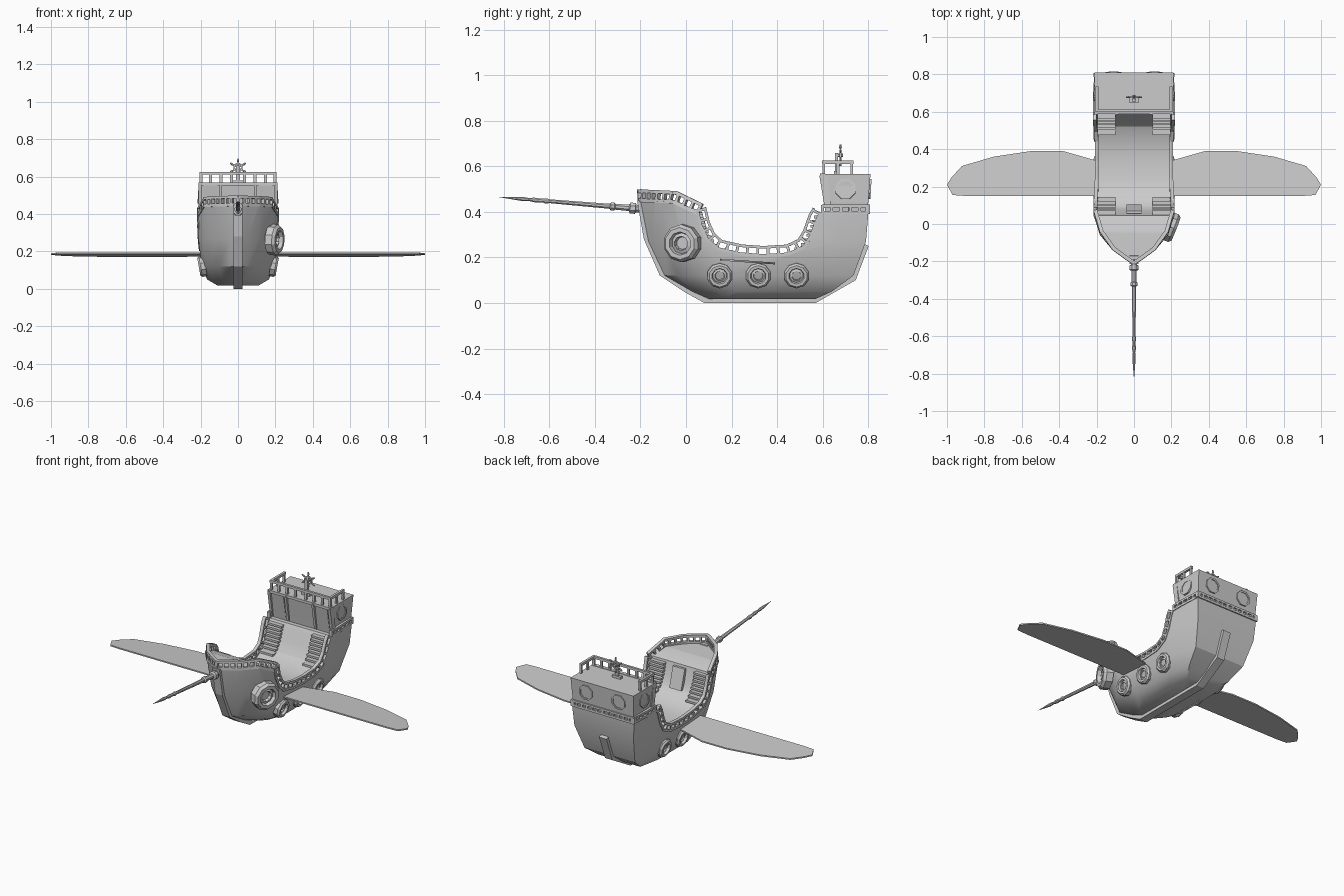
import bpy, bmesh, math
from mathutils import Vector, Matrix

if "Cube" in bpy.data.objects:
    bpy.data.objects.remove(bpy.data.objects["Cube"])


def finish(name, bm, mirror=False, smooth=None):
    bmesh.ops.recalc_face_normals(bm, faces=bm.faces[:])
    me = bpy.data.meshes.new(name)
    bm.to_mesh(me)
    bm.free()
    ob = bpy.data.objects.new(name, me)
    bpy.context.collection.objects.link(ob)
    if mirror:
        ob.modifiers.new("mirror", 'MIRROR')
    if smooth:
        smooth_object(ob, smooth)
    return ob


def smooth_object(ob, angle):
    bpy.ops.object.select_all(action='DESELECT')
    ob.select_set(True)
    bpy.context.view_layer.objects.active = ob
    bpy.ops.object.shade_smooth_by_angle(angle=math.radians(angle))


def loft(bm, rings, cap=True, close=False):
    vs = [[bm.verts.new(p) for p in r] for r in rings]
    n = len(vs[0])
    pairs = list(zip(vs, vs[1:])) + ([(vs[-1], vs[0])] if close else [])
    for a, b in pairs:
        for i in range(n):
            j = (i + 1) % n
            bm.faces.new((a[i], a[j], b[j], b[i]))
    if cap and not close:
        bm.faces.new(vs[0])
        bm.faces.new(vs[-1])


def box(bm, x0, x1, y0, y1, z0, z1):
    loft(bm, [[(x0, y0, z), (x1, y0, z), (x1, y1, z), (x0, y1, z)] for z in (z0, z1)])


def slab(bm, outline, x0, x1):
    # side (y, z) outline extruded across x
    loft(bm, [[(x, y, z) for y, z in outline] for x in (x0, x1)])


def lathe(bm, profile, n, loc, direction, cap=True, close=False, turn=0.5):
    m = Matrix.Translation(loc) @ Vector(direction).to_track_quat('Z', 'Y').to_matrix().to_4x4()
    ang = [2 * math.pi * (i + turn) / n for i in range(n)]
    loft(bm, [[m @ Vector((r * math.cos(a), r * math.sin(a), h)) for a in ang]
              for r, h in profile], cap, close)


def interp(table, t):
    # rows keyed by their first value
    t = min(max(t, table[0][0]), table[-1][0])
    for a, b in zip(table, table[1:]):
        if t <= b[0]:
            k = (t - a[0]) / (b[0] - a[0])
            return [p + (q - p) * k for p, q in zip(a, b)]


# Hull waterlines: z, bow y, bow length, half width, stern y, transom half width
LEVELS = [(.018, .09, .12, .11, .57, .09), (.05, .02, .20, .165, .64, .14),
          (.12, -.10, .25, .195, .735, .17), (.27, -.17, .26, .212, .79, .20),
          (.45, -.205, .25, .218, .805, .212)]
BOW = [(0, .08), (.08, .22), (.27, .52), (.6, .83), (1, 1)]
SHEER = [(-.3, .45), (-.04, .44), (.045, .41), (.062, .34), (.09, .28), (.14, .235),
         (.24, .212), (.34, .205), (.45, .212), (.52, .245), (.555, .30),
         (.58, .37), (.595, .395), (.9, .395)]


def half_ring(z):
    _, bow, length, hw, stern, tr = interp(LEVELS, z)
    pts = [(bow + length * u, hw * f) for u, f in BOW]
    return pts + [(stern - .13, hw), (stern, tr)]


def on_hull(y, z=None):
    z = interp(SHEER, y)[1] if z is None else z
    return Vector((interp(half_ring(z), y)[1], y, z))


# Hull body, cut along the sheer so the cut face is the deck
bm = bmesh.new()
rings = []
for lv in LEVELS:
    h = half_ring(lv[0])
    rings.append([(x, y, lv[0]) for y, x in h] + [(-x, y, lv[0]) for y, x in reversed(h)])
loft(bm, rings)
hull = finish("hull", bm)
bm = bmesh.new()
slab(bm, SHEER + [(.9, 1), (-.3, 1)], -.5, .5)
cutter = finish("deck_cutter", bm)
cutter.hide_render = True
mod = hull.modifiers.new("cut", 'BOOLEAN')
mod.object, mod.operation, mod.solver = cutter, 'DIFFERENCE', 'EXACT'
bpy.context.view_layer.objects.active = hull
bpy.ops.object.modifier_apply(modifier="cut")
bpy.data.objects.remove(cutter)
smooth_object(hull, 32)

# Keel and stem
bm = bmesh.new()
slab(bm, [(-.215, .45), (-.185, .28), (-.115, .12), (-.01, .05), (.08, 0), (.57, 0), (.745, .1),
          (.802, .25), (.76, .27), (.6, .06), (.12, .04), (.02, .12), (-.12, .28), (-.17, .45)],
     -.025, .025)
finish("keel", bm)


# Railings: two swept strips joined by posts
def railing(bm, pts, height, posts, strip=.012, thick=.016):
    frames = []
    for i, p in enumerate(pts):
        t = (pts[min(i + 1, len(pts) - 1)] - pts[max(i - 1, 0)]).normalized()
        u = Vector((0, -t.z, t.y))
        u = u.normalized() if u.length > 1e-4 else Vector((0, 0, 1))
        frames.append((p, u, t.cross(u).normalized()))

    def section(f, d0, d1):
        p, u, b = f
        return [p + u * d0 + b * .004, p + u * d1 + b * .004,
                p + u * d1 - b * thick, p + u * d0 - b * thick]
    for d0, d1 in ((-.004, strip * .8), (height - strip, height)):
        loft(bm, [section(f, d0, d1) for f in frames])
    dist = [0]
    for a, b in zip(pts, pts[1:]):
        dist.append(dist[-1] + (b - a).length)
    for k in range(posts):
        s = dist[-1] * (.01 + .98 * k / (posts - 1))
        i = next(i for i in range(len(pts) - 1) if s <= dist[i + 1] + 1e-6)
        f = (s - dist[i]) / (dist[i + 1] - dist[i])
        p, u, b = (a.lerp(c, f) for a, c in zip(frames[i], frames[i + 1]))
        t = (pts[i + 1] - pts[i]).normalized() * .006
        loft(bm, [section((p + q, u, b), 0, height - .002) for q in (-t, t)])


bm = bmesh.new()
railing(bm, [Vector((0, -.207, .446))] + [on_hull(y) for y in (-.204, -.185, -.137, -.055, .05)],
        .052, 11, .015)
railing(bm, [on_hull(y, z) for y, z in SHEER[2:-1]], .045, 17)
railing(bm, [on_hull(y) for y in (.597, .675, .804)], .036, 6)
railing(bm, [Vector((x, .803, .395)) for x in (.212, .1, 0)], .036, 7)
finish("hull_railing", bm, True)

# Stairs down from the bow and up to the stern
ZY_FRONT = [(z, y) for y, z in reversed(SHEER[2:7])]
ZY_REAR = [(z, y) for y, z in SHEER[8:13]]
bm = bmesh.new()
for k in range(8):
    z = .25 + .02 * k
    y = interp(ZY_FRONT, z)[1]
    box(bm, .1, .195, y - .02, y + .022, z - .004, z + .008)
    y = interp(ZY_REAR, z - .015)[1]
    box(bm, .1, .195, y - .022, y + .02, z - .019, z - .007)
finish("stairs", bm, True)
bm = bmesh.new()
slab(bm, [(.055, .40), (.07, .40), (.105, .28), (.08, .28)], -.04, .04)
finish("bow_door", bm)

# Stern cabin
bm = bmesh.new()
loft(bm, [[(-x, y0, z), (x, y0, z), (x, y1, z), (-x, y1, z)]
          for x, y0, y1, z in ((.2, .622, .795, .385), (.205, .615, .80, .44), (.212, .598, .81, .565))])
finish("cabin", bm)
bm = bmesh.new()
for x0, x1, d in ((.195, .212, .014), (.085, .1, .014), (.11, .185, .006)):
    slab(bm, [(.626 - d, .40), (.599 - d, .56), (.62, .56), (.64, .40)], x0, x1)
box(bm, 0, .212, .588, .61, .552, .568)
finish("cabin_front_trim", bm, True)
RIM = [(.047, -.01), (.047, .006), (.036, .006), (.036, .002)]
bm = bmesh.new()
lathe(bm, RIM, 8, (.208, .70, .50), (1, 0, .06))
lathe(bm, RIM, 8, (.11, .806, .50), (0, 1, -.06))
finish("cabin_windows", bm, True)

# Roof railing around the front of the cabin roof
bm = bmesh.new()
box(bm, 0, .205, .598, .612, .61, .625)
box(bm, .191, .205, .598, .735, .61, .625)
for x in (.028, .084, .14, .191):
    box(bm, x, x + .014, .599, .611, .56, .612)
for y in (.66, .721):
    box(bm, .192, .204, y, y + .013, .56, .612)
finish("roof_railing", bm, True)

# Steering wheel on its stand
bm = bmesh.new()
C = Vector((0, .678, .648))
ring = [(.026, -.004), (.026, .004), (.018, .004), (.018, -.004)]
lathe(bm, ring, 12, C, (0, 1, 0), close=True)
lathe(bm, [(.009, -.012), (.009, .02)], 8, C, (0, -1, 0))
for k in range(6):
    a = math.pi * (k / 3 + 1 / 6)
    lathe(bm, [(.003, 0), (.003, .028), (.006, .034), (.004, .048)], 6, C,
          (math.cos(a), 0, math.sin(a)))
finish("steering_wheel", bm)
bm = bmesh.new()
box(bm, -.01, .01, .655, .668, .56, .658)
box(bm, -.028, .028, .65, .673, .56, .58)
finish("wheel_stand", bm)

# Bowsprit with a spear tip
bm = bmesh.new()
d = Vector((0, -.62, .052))
lathe(bm, [(.018, -.03), (.018, .02), (.026, .022), (.026, .045), (.015, .05), (.014, .11),
           (.019, .115), (.019, .13), (.012, .135), (.009, .40), (.013, .415), (.009, .43),
           (.011, .47), (.007, .49), (.010, .52), (.001, .622)], 8, (0, -.2, .413), d)
finish("bowsprit", bm, smooth=30)

# Wings
WING = [(.17, .15), (.9, .15), (.97, .155), (1, .21), (.975, .25), (.92, .31), (.75, .36),
        (.55, .39), (.38, .39), (.17, .33)]
bm = bmesh.new()
loft(bm, [[(x, y, .194 - (y - .15) * .07 + dz) for x, y in WING] for dz in (-.008, 0)])
finish("wings", bm, True)

# Portholes along both sides, and one large one on the bow
def porthole(bm, r, loc, direction, n):
    prof = [(1, -.35), (1, .12), (.85, .3), (.62, .3), (.55, .05), (.38, .12), (.33, -.1)]
    lathe(bm, [(a * r, h * r) for a, h in prof], n, loc, direction)


bm = bmesh.new()
for y in (.148, .317, .485):
    porthole(bm, .056, (.193, y, .12), (1, 0, -.18), 10)
finish("portholes", bm, True)
bm = bmesh.new()
porthole(bm, .083, (.2, -.018, .262), (.93, -.37, -.05), 10)
finish("bow_porthole", bm)
